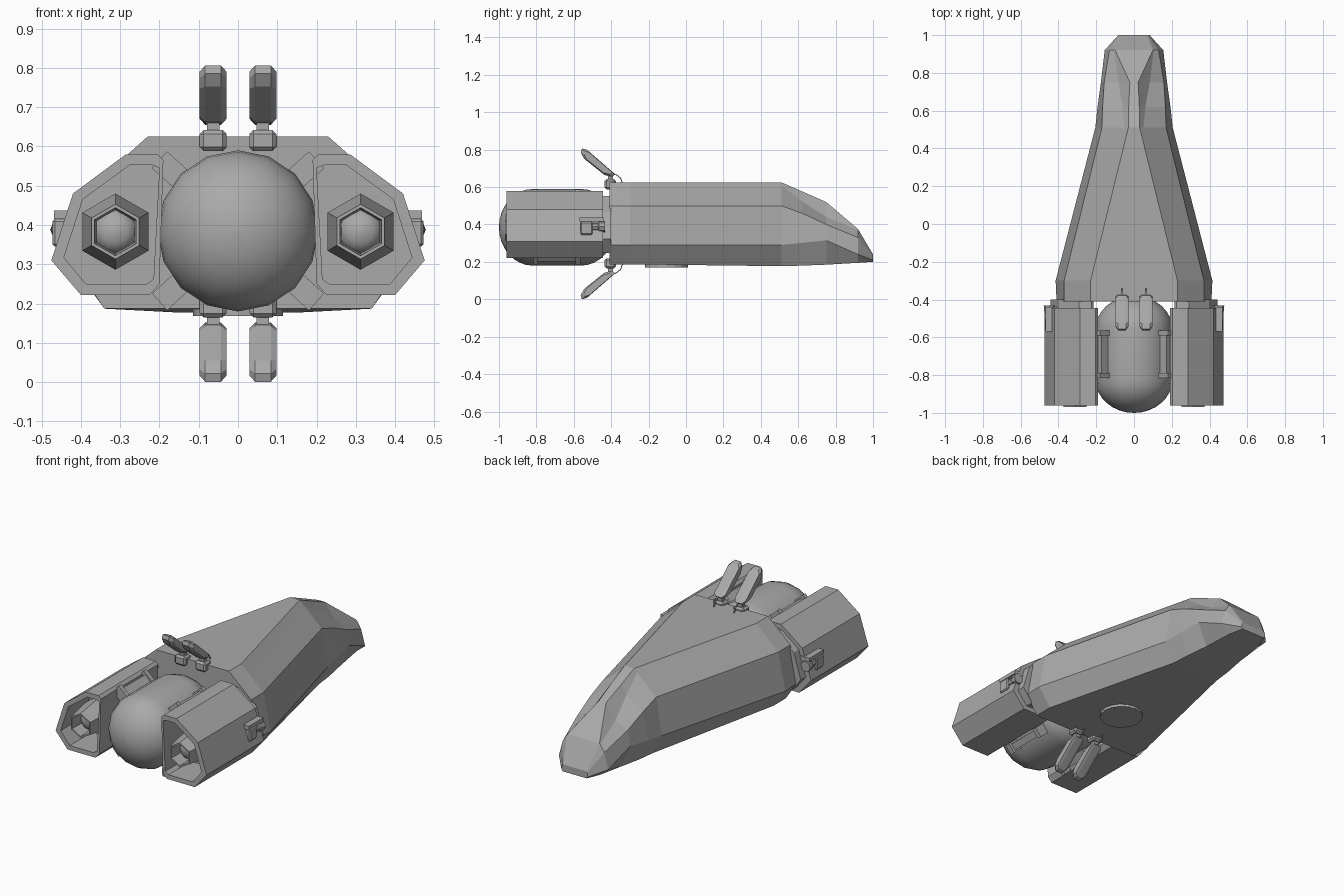
import bpy, bmesh, math
from mathutils import Vector

if "Cube" in bpy.data.objects:
    bpy.data.objects.remove(bpy.data.objects["Cube"])

grey = bpy.data.materials.new("hull_grey")
grey.diffuse_color = (0.4, 0.4, 0.4, 1)
grey.use_nodes = True
grey.node_tree.nodes["Principled BSDF"].inputs["Base Color"].default_value = grey.diffuse_color


def finish(name, bm, smooth=False):
    bmesh.ops.remove_doubles(bm, verts=bm.verts, dist=1e-5)
    bmesh.ops.recalc_face_normals(bm, faces=bm.faces)
    me = bpy.data.meshes.new(name)
    bm.to_mesh(me)
    bm.free()
    me.materials.append(grey)
    ob = bpy.data.objects.new(name, me)
    bpy.context.collection.objects.link(ob)
    if smooth:
        bpy.ops.object.select_all(action='DESELECT')
        ob.select_set(True)
        bpy.context.view_layer.objects.active = ob
        bpy.ops.object.shade_smooth_by_angle(angle=math.radians(35))
    return ob


def loft(name, rings, cap=True, smooth=False, closed=False):
    """Skin a list of equal-length point loops."""
    bm = bmesh.new()
    vs = [[bm.verts.new(p) for p in r] for r in rings]
    n = len(vs[0])
    pairs = list(zip(vs, vs[1:])) + ([(vs[-1], vs[0])] if closed else [])
    for a, b in pairs:
        for i in range(n):
            j = (i + 1) % n
            bm.faces.new((a[i], a[j], b[j], b[i]))
    if cap and not closed:
        bm.faces.new(vs[0])
        bm.faces.new(vs[-1])
    return finish(name, bm, smooth)


def box(name, x, y, z, bevel=0.0):
    """Box from ranges, optionally chamfered."""
    bm = bmesh.new()
    bmesh.ops.create_cube(bm, size=1)
    for v in bm.verts:
        v.co = [(r[0] + r[1]) / 2 + c * (r[1] - r[0]) for c, r in zip(v.co, (x, y, z))]
    if bevel:
        bmesh.ops.bevel(bm, geom=bm.edges[:], offset=bevel, segments=1, affect='EDGES')
    return finish(name, bm)


def circle(r, y, n, cx=0, cz=0, turn=0.0):
    return [(cx + r * math.sin(turn + math.tau * i / n), y,
             cz + r * math.cos(turn + math.tau * i / n)) for i in range(n)]


# Hull: half sections (ridge, canopy foot, shoulder, chine, keel edge)
sections = [
    (-.41, (.23, .625), (.30, .5625), (.37, .50), (.41, .29), (.34, .187)),
    (-.30, (.23, .625), (.30, .5625), (.37, .50), (.415, .29), (.34, .187)),
    (.51, (.03, .625), (.05, .607), (.17, .50), (.205, .29), (.15, .177)),
    (.62, (.028, .577), (.06, .525), (.166, .46), (.193, .302), (.14, .18)),
    (.75, (.022, .52), (.083, .44), (.158, .40), (.175, .315), (.12, .185)),
    (.92, (.10, .375), (.105, .37), (.13, .33), (.155, .24), (.10, .195)),
    (1.0, (.07, .24), (.075, .235), (.08, .23), (.083, .21), (.075, .20)),
]
loft("hull", [[(x, y, z) for x, z in half] + [(-x, y, z) for x, z in reversed(half)]
              for y, *half in sections])

# Belly hatch with a surrounding plate
bm = bmesh.new()
for r, z0, z1 in ((.115, .169, .2),):
    lo = [bm.verts.new((r * math.cos(i * math.tau / 16), -.105 + r * math.sin(i * math.tau / 16), z0))
          for i in range(16)]
    hi = [bm.verts.new((v.co.x, v.co.y, z1)) for v in lo]
    for i in range(16):
        j = (i + 1) % 16
        bm.faces.new((lo[i], lo[j], hi[j], hi[i]))
    bm.faces.new(lo)
    bm.faces.new(hi)
finish("belly_hatch", bm)

# Central capsule tank, lathed along y
prof = []
for i in range(9):
    a = math.pi / 2 * i / 8
    prof.append((max(.205 * math.sin(a), .002), -.82 - .18 * math.cos(a)))
prof += [(r, -1.38 - y) for r, y in reversed(prof)]
tank = loft("tank", [circle(r, y, 16, 0, .385) for r, y in prof], smooth=True)

# Pod cross-sections: outer C shape and its inset
outer = [(.19, .565), (.205, .58), (.285, .58), (.42, .48), (.475, .31), (.40, .222), (.225, .222), (.20, .25)]
inner = [(.20, .545), (.22, .553), (.275, .553), (.395, .465), (.443, .317), (.385, .248), (.235, .248), (.215, .262)]

for s, side in ((1, "right"), (-1, "left")):
    def ring(pts, y):
        return [(s * x, y, z) for x, z in pts]

    # Engine pod shell with a recessed end
    loft(side + "_pod", [ring(outer, -.445), ring(outer, -.96), ring(inner, -.96), ring(inner, -.76)])
    # Coupling between pod and hull
    loft(side + "_coupling", [[(s * (.31 + (x - .31) * .8), y, .39 + (z - .39) * .85) for x, z in outer]
                              for y in (-.46, -.40)])
    # Hexagonal engine nozzle with a hollow mouth
    cx = s * .312
    loft(side + "_nozzle", [circle(r, y, 6, cx, .383) for r, y in
                            ((.097, -.74), (.097, -.80), (.07, -.968), (.061, -.968), (.055, -.88))])
    # Rounded burner core
    loft(side + "_burner", [circle(.055 * math.cos(a) + .001, -.88 - .035 * math.sin(a), 12, cx, .383)
                            for a in (0, .5, 1.0, 1.5)], smooth=True)

    # Diagonal braces and clamps joining tank and pod
    for up in (1, -1):
        d = Vector((s * .74, 0, up * .67))
        t = Vector((-d.z, 0, d.x)) * .024
        c = Vector((0, 0, .385))
        for k, (y0, y1, w, r1) in enumerate(((-.81, -.57, .8, .25), (-.815, -.79, 1.2, .27), (-.59, -.565, 1.2, .27))):
            loft(f"{side}_brace_{'top' if up > 0 else 'bottom'}_{k}",
                 [[c + d * r + t * q * w + Vector((0, y, 0)) for r, q in
                   ((.18, -1), (r1, -1), (r1, 1), (.18, 1))] for y in (y0, y1)])

    # Side thruster: bracket, body and barrel
    def span(a, b):
        return sorted((s * a, s * b))
    box(side + "_thruster_bracket", span(.425, .472), (-.565, -.50), (.345, .415), .006)
    box(side + "_thruster_plate", span(.41, .468), (-.57, -.44), (.415, .437))
    loft(side + "_thruster_barrel", [circle(r, y, 8, s * .448, .388) for r, y in
                                     ((.02, -.51), (.02, -.47), (.027, -.465), (.03, -.432))], smooth=True)

    # Paired fins above and below, mirrored about mid height
    for up, lvl in ((1, "upper"), (-1, "lower")):
        def h(z):
            return .4035 + up * (z - .4035)
        x0 = s * .0635
        tag = f"{side}_{lvl}"
        box(tag + "_fin_base", (x0 - .034, x0 + .034), (-.435, -.375), sorted((h(.588), h(.642))), .01)
        box(tag + "_fin_neck", (x0 - .016, x0 + .016), (-.418, -.39), sorted((h(.63), h(.672))))
        # Leaf-shaped fin, narrower across the outer faces
        leaf = [(-.378, .668), (-.395, .655), (-.435, .664), (-.545, .752), (-.563, .785), (-.557, .806), (-.53, .80)]
        my, mz = -.47, .728
        loft(tag + "_fin", [[(x0 + dx, my + (y - my) * k, h(mz + (z - mz) * k)) for y, z in leaf]
                            for dx, k in ((-.034, .8), (-.02, 1), (.02, 1), (.034, .8))])
        # Thin curved hose from fin to hull
        path = [(-.41, .675), (-.375, .668), (-.35, .648), (-.338, .615)]
        loft(tag + "_hose", [[(x0 + a * .003, y + b * .002, h(z + b * .002)) for a, b in
                              ((-1, -1), (1, -1), (1, 1), (-1, 1))] for y, z in path])
